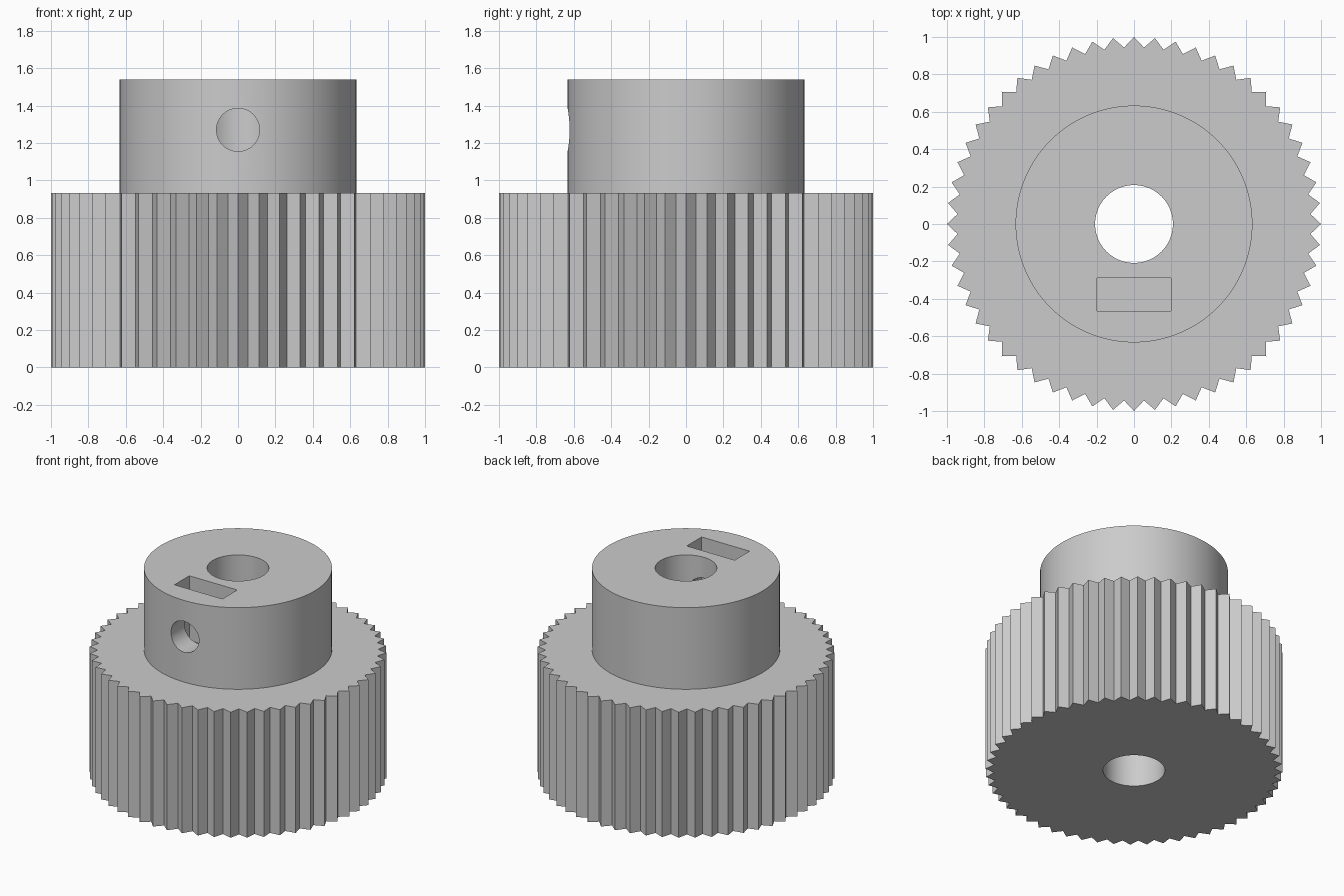
import bpy
import bmesh
import math
from mathutils import Matrix

TEETH = 56
WHEEL_H, TOP = 0.933, 1.54
TIP_R, ROOT_R = 1.0, 0.945
HUB_R, BORE_R = 0.633, 0.208
SCREW_Z, SCREW_R = 1.27, 0.115

if "Cube" in bpy.data.objects:
    bpy.data.objects.remove(bpy.data.objects["Cube"], do_unlink=True)

grey = bpy.data.materials.new("light grey plastic")
grey.use_nodes = True
grey.diffuse_color = (0.6, 0.6, 0.6, 1)
grey.node_tree.nodes["Principled BSDF"].inputs["Base Color"].default_value = (0.6, 0.6, 0.6, 1)


def make_object(name, bm):
    bmesh.ops.recalc_face_normals(bm, faces=bm.faces)
    mesh = bpy.data.meshes.new(name)
    bm.to_mesh(mesh)
    bm.free()
    mesh.materials.append(grey)
    obj = bpy.data.objects.new(name, mesh)
    bpy.context.collection.objects.link(obj)
    return obj


def prism(name, outline, z0, z1):
    bm = bmesh.new()
    face = bm.faces.new([bm.verts.new((x, y, z0)) for x, y in outline])
    side = bmesh.ops.extrude_face_region(bm, geom=[face])
    verts = [v for v in side["geom"] if isinstance(v, bmesh.types.BMVert)]
    bmesh.ops.translate(bm, verts=verts, vec=(0, 0, z1 - z0))
    return make_object(name, bm)


def ring(radii, count):
    # Radii are used in turn around the circle
    return [(radii[i % len(radii)] * math.sin(math.tau * i / count),
             radii[i % len(radii)] * math.cos(math.tau * i / count)) for i in range(count)]


def combine(body, other, operation):
    mod = body.modifiers.new(other.name, "BOOLEAN")
    mod.operation = operation
    mod.solver = "EXACT"
    mod.object = other
    bpy.context.view_layer.objects.active = body
    bpy.ops.object.modifier_apply(modifier=mod.name)
    bpy.data.objects.remove(other, do_unlink=True)


# Toothed wheel with the hub fused on top
pulley = prism("toothed_pulley", ring((TIP_R, ROOT_R), TEETH * 2), 0, WHEEL_H)
combine(pulley, prism("hub", ring((HUB_R,), 128), 0.8, TOP), "UNION")

# Shaft bore through the full height
combine(pulley, prism("shaft_bore", ring((BORE_R,), 96), -0.1, TOP + 0.1), "DIFFERENCE")

# Nut slot open at the top of the hub
slot = [(-0.197, -0.465), (0.197, -0.465), (0.197, -0.29), (-0.197, -0.29)]
combine(pulley, prism("nut_slot", slot, 1.06, TOP + 0.1), "DIFFERENCE")

# Set screw hole from the front of the hub into the bore
screw = prism("screw_hole", ring((SCREW_R,), 48), 0, 0.8)
screw.data.transform(Matrix.Translation((0, 0, SCREW_Z)) @ Matrix.Rotation(math.pi / 2, 4, "X"))
combine(pulley, screw, "DIFFERENCE")

# Smooth round walls, crisp teeth and rims
bpy.ops.object.select_all(action="DESELECT")
pulley.select_set(True)
bpy.context.view_layer.objects.active = pulley
bpy.ops.object.shade_smooth_by_angle(angle=math.radians(20))
